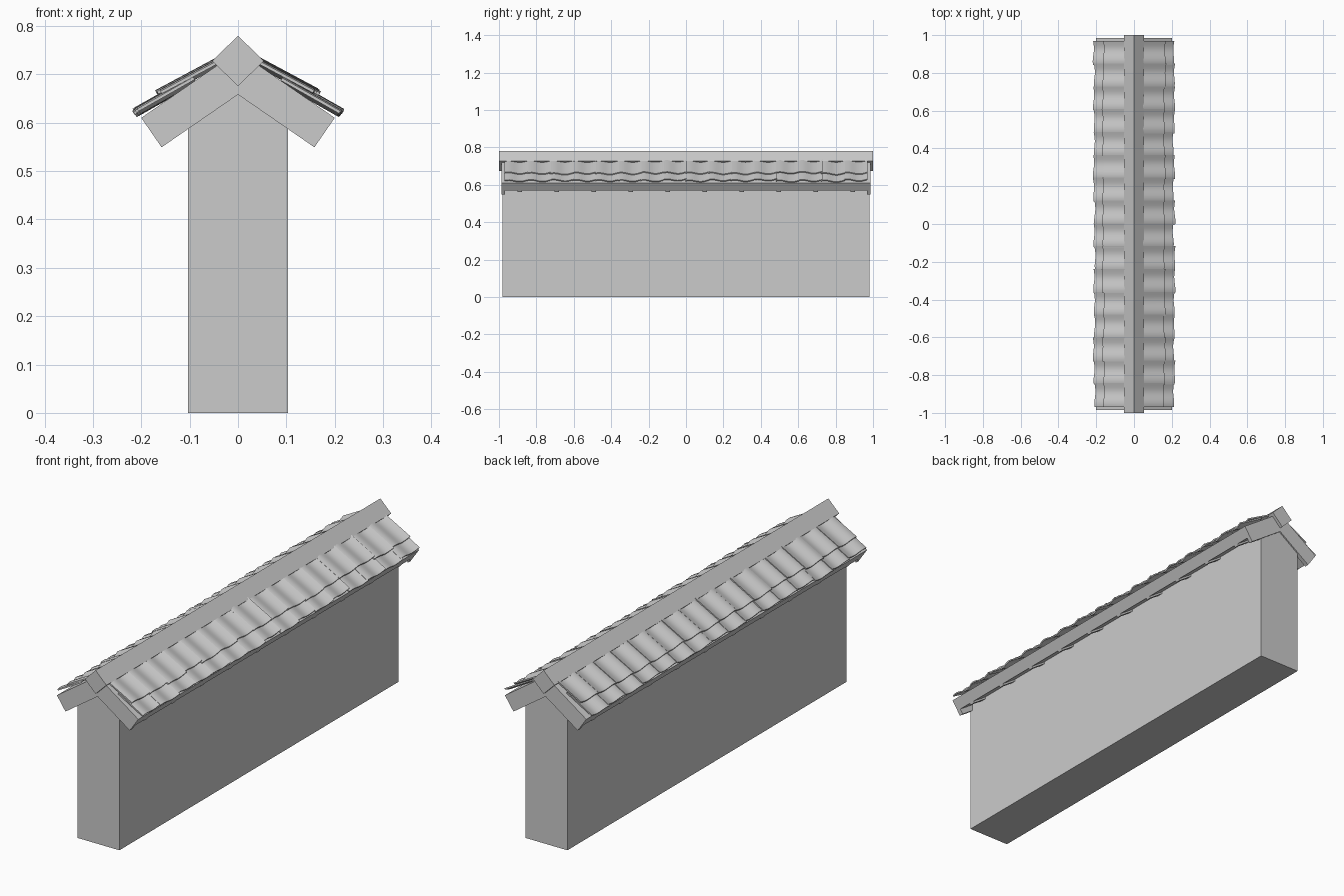
import bpy, math, random
from mathutils import Vector

if "Cube" in bpy.data.objects:
    bpy.data.objects.remove(bpy.data.objects["Cube"])
random.seed(4)


def make(name, verts, faces):
    me = bpy.data.meshes.new(name)
    me.from_pydata(verts, [], faces)
    ob = bpy.data.objects.new(name, me)
    bpy.context.scene.collection.objects.link(ob)
    import bmesh
    bm = bmesh.new()
    bm.from_mesh(me)
    bmesh.ops.recalc_face_normals(bm, faces=bm.faces)
    bm.to_mesh(me)
    bm.free()
    return ob


def prism(name, profile, y0, y1):
    """Extrude an xz outline along y."""
    n = len(profile)
    verts = [(x, y, z) for y in (y0, y1) for x, z in profile]
    faces = [tuple(range(n)), tuple(range(n, 2 * n))]
    faces += [(i, (i + 1) % n, n + (i + 1) % n, n + i) for i in range(n)]
    return make(name, verts, faces)


def gable(thick):
    """Roof cross-section: two slopes of the given thickness."""
    a = math.radians(34.6)
    dx, dz = -math.sin(a) * thick, -math.cos(a) * thick
    ex, ez = 0.2, 0.61
    apex = ez + ex * math.tan(a)
    return [(0, apex), (ex, ez), (ex + dx, ez + dz), (0, apex - thick / math.cos(a)),
            (-ex - dx, ez + dz), (-ex, ez)]


# Wall with pointed top tucked under the roof
prism("wall", [(-0.103, 0), (0.103, 0), (0.103, 0.63), (0, 0.70), (-0.103, 0.63)], -0.98, 0.98)

# Roof deck and the deeper boards at both gable ends
prism("roof_deck", gable(0.05), -0.968, 0.968)
for s in (-1, 1):
    prism("gable_board", gable(0.074), *sorted((s * 0.967, s * 0.986)))

# Square ridge beam turned on its corner
prism("ridge_beam", [(0, 0.78), (0.053, 0.7275), (0, 0.675), (-0.053, 0.7275)], -1, 1)

# Wavy roof tiles: two overlapping courses on each slope
COUNT, SEG, THICK = 16, 10, 0.006
PITCH = 1.934 / COUNT


def tile_course(name, side, top, bottom):
    verts, faces = [], []
    for k in range(COUNT):
        yc = -0.967 + (k + 0.5) * PITCH
        slide = random.uniform(-0.006, 0.005)
        lift = random.uniform(-0.002, 0.002)
        skew = random.uniform(-0.03, 0.03)
        p0, p1 = Vector((top[0], 0, top[1])), Vector((bottom[0], 0, bottom[1]))
        d = (p1 - p0).normalized()
        nrm = Vector((-d.z, 0, d.x))
        base = len(verts)
        for i in range(SEG + 1):
            t = i / SEG
            y = (t - 0.5) * PITCH * 1.06
            h = 0.006 * math.sin(2 * math.pi * t + 0.6) + 0.004 * (t - 0.5) + lift
            yy = max(-0.97, min(0.97, yc + y))
            for p, up in ((p0, h), (p1 + d * (slide + y * skew), h)):
                for off in (-THICK / 2, THICK / 2):
                    v = p + nrm * (up + off)
                    verts.append((side * v.x, yy, v.z))
        for i in range(SEG):
            a, b = base + 4 * i, base + 4 * i + 4
            faces += [(a, b, b + 2, a + 2), (a + 1, a + 3, b + 3, b + 1),
                      (a, a + 1, b + 1, b), (a + 2, b + 2, b + 3, a + 3)]
        e = base + 4 * SEG
        faces += [(base, base + 2, base + 3, base + 1), (e, e + 1, e + 3, e + 2)]
    ob = make(name, verts, faces)
    bpy.context.view_layer.objects.active = ob
    ob.select_set(True)
    bpy.ops.object.shade_smooth_by_angle(angle=math.radians(35))
    ob.select_set(False)


for s in (-1, 1):
    tile_course("upper_tiles", s, (0.035, 0.729), (0.162, 0.661))
    tile_course("lower_tiles", s, (0.09, 0.690), (0.210, 0.622))

# Small rafter ends just showing below the deck
a = math.radians(34.6)
d, n = Vector((math.cos(a), -math.sin(a))), Vector((-math.sin(a), -math.cos(a)))
for s in (-1, 1):
    for k in range(10):
        y = -0.89 + k * 0.198
        p = Vector((0.2, 0.61)) + n * 0.045
        q = p - d * 0.09
        prof = [p, p + n * 0.013, q + n * 0.013, q]
        prism("rafter_end", [(s * v.x, v.y) for v in prof], y - 0.012, y + 0.012)
